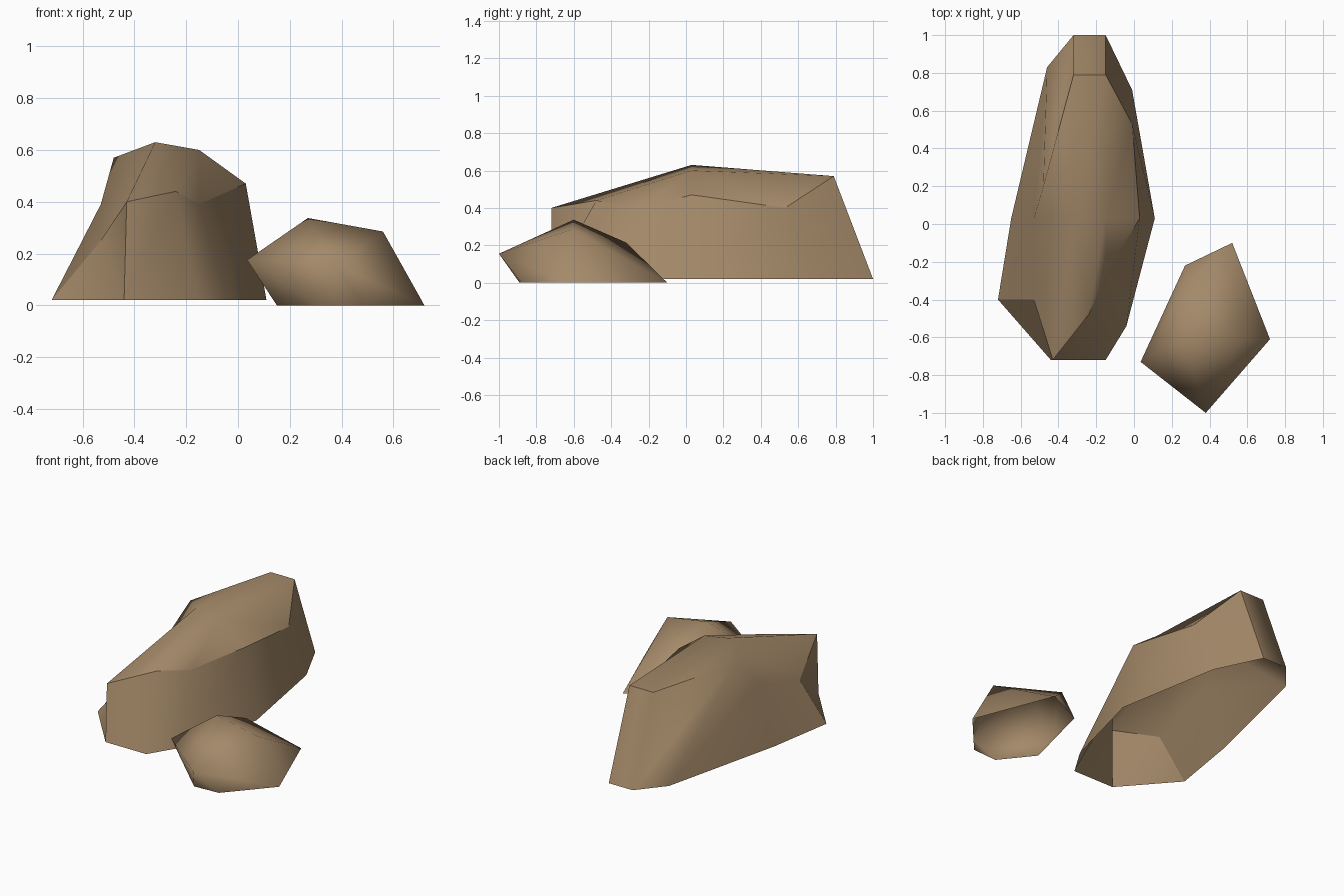
import bpy, bmesh, math

if "Cube" in bpy.data.objects:
    bpy.data.objects.remove(bpy.data.objects["Cube"])

# One flat stone colour
stone = bpy.data.materials.new("brown_stone")
stone.diffuse_color = (0.37, 0.25, 0.14, 1)
stone.use_nodes = True
stone.node_tree.nodes["Principled BSDF"].inputs["Base Color"].default_value = stone.diffuse_color


def finish(name, bm, angle):
    mesh = bpy.data.meshes.new(name)
    bm.to_mesh(mesh)
    bm.free()
    mesh.materials.append(stone)
    obj = bpy.data.objects.new(name, mesh)
    bpy.context.collection.objects.link(obj)
    bpy.ops.object.select_all(action='DESELECT')
    obj.select_set(True)
    bpy.context.view_layer.objects.active = obj
    bpy.ops.object.shade_smooth_by_angle(angle=math.radians(angle))
    return obj


# Large boulder: base outline lofted to an uneven rim, capped by a short ridge
base = [(-.15, 1), (-.32, 1), (-.46, .83), (-.65, .03), (-.72, -.4),
        (-.44, -.72), (-.15, -.72), (-.04, -.54), (.11, .03), (-.01, .71)]
rim = [(-.15, .79, .57), (-.32, .79, .57), (-.48, .2, .57), (-.53, .03, .39),
       (-.53, -.4, .25), (-.43, -.72, .40), (-.24, -.48, .44), (-.15, -.27, .39),
       (.03, .03, .47), (-.01, .53, .40)]
bm = bmesh.new()
low = [bm.verts.new((x, y, .02)) for x, y in base]
top = [bm.verts.new(p) for p in rim]
left_peak = bm.verts.new((-.32, .03, .63))
right_peak = bm.verts.new((-.15, .03, .60))
n = len(low)
for i in range(n):
    j = (i + 1) % n
    # sides; the two faces beside the left hollow are split towards it
    if i == 3:
        bm.faces.new((low[i], low[j], top[i]))
        bm.faces.new((low[j], top[j], top[i]))
    elif i == 4:
        bm.faces.new((low[i], low[j], top[i]))
        bm.faces.new((low[j], top[j], top[i]))
    else:
        bm.faces.new((low[i], low[j], top[j], top[i]))
    # cap
    if i == 0:
        bm.faces.new((top[i], top[j], left_peak, right_peak))
    elif i == 5:
        bm.faces.new((top[i], top[j], left_peak))
        bm.faces.new((top[j], right_peak, left_peak))
    else:
        bm.faces.new((top[i], top[j], left_peak if i < 5 else right_peak))
    # crisp rim, except over the soft left shoulder
    if i not in (2, 3):
        bm.edges.get((top[i], top[j])).smooth = False
bm.edges.get((low[0], top[0])).smooth = False
bm.edges.get((low[4], top[4])).smooth = False
finish("large_boulder", bm, 85)

# Small boulder: faceted hull around a few corners, open underneath
corners = [(.52, -.1, 0), (.72, -.61, 0), (.48, -.88, 0), (.31, -.89, 0),
           (.15, -.69, 0), (.27, -.22, 0), (.28, -.32, .215), (.035, -.73, .175),
           (.38, -1, .155), (.56, -.61, .285), (.27, -.6, .337)]
bm = bmesh.new()
for p in corners:
    bm.verts.new(p)
bmesh.ops.convex_hull(bm, input=bm.verts[:])
under = [f for f in bm.faces if all(v.co.z < .001 for v in f.verts)]
bmesh.ops.delete(bm, geom=under, context='FACES')
finish("small_boulder", bm, 60)
